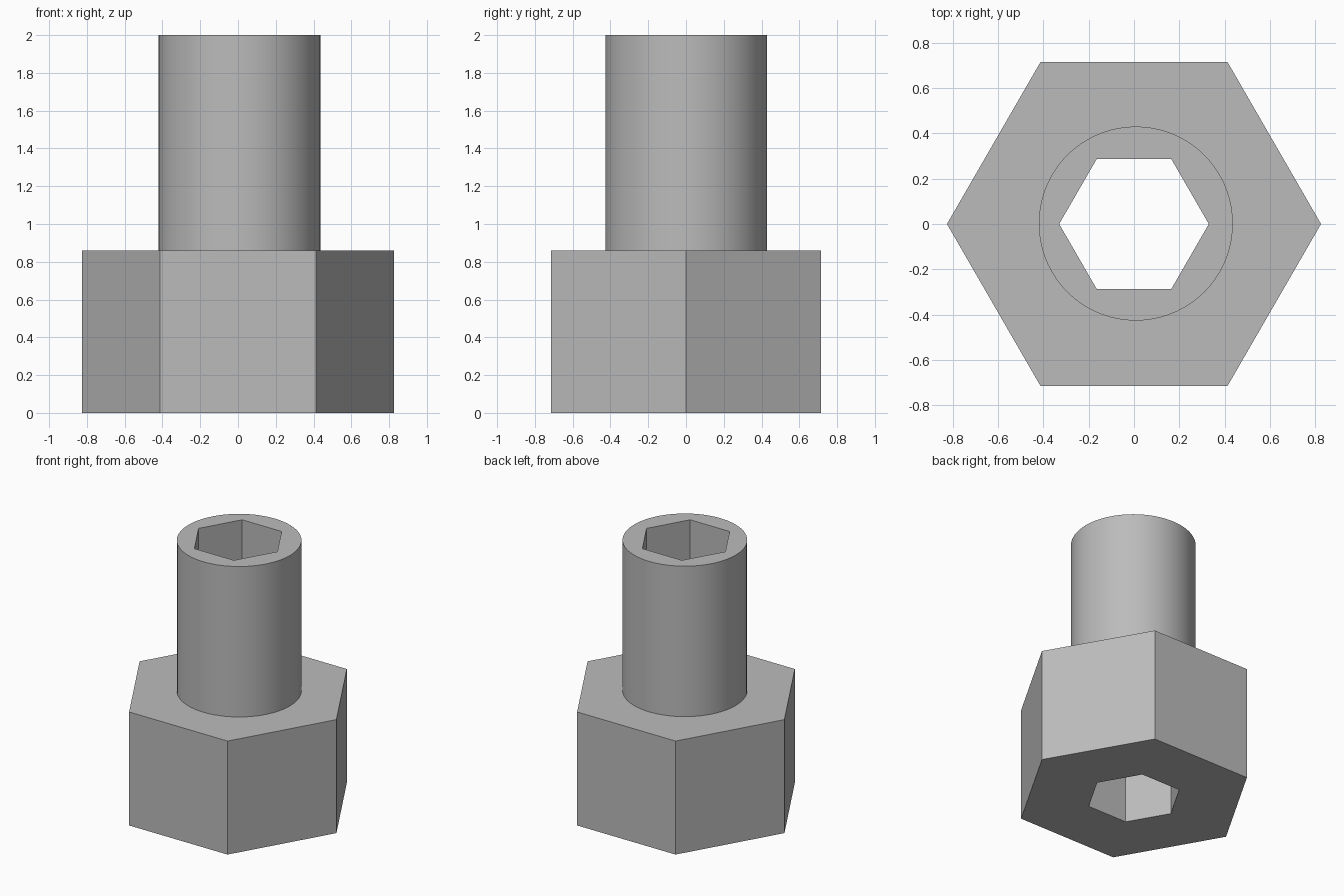
import bpy
import bmesh
import math
from mathutils import Vector

cube = bpy.data.objects.get("Cube")
if cube:
    bpy.data.objects.remove(cube, do_unlink=True)

HEAD_R, SHANK_R, BORE_R = 0.825, 0.428, 0.33
HEAD_TOP, TOP = 0.86, 2.0
ROUND = 72
SHANK_OFFSET = (0.008, 0.002)

steel = bpy.data.materials.new("steel grey")
steel.use_nodes = True
colour = (0.5, 0.5, 0.5, 1)
steel.diffuse_color = colour
steel.node_tree.nodes["Principled BSDF"].inputs["Base Color"].default_value = colour


def ring(bm, radius, z, sides, centre=(0, 0)):
    """A regular loop of vertices with its first corner on +x."""
    return [bm.verts.new((centre[0] + radius * math.cos(math.tau * i / sides),
                          centre[1] + radius * math.sin(math.tau * i / sides), z))
            for i in range(sides)]


def span(loop, sector):
    """The vertices of a loop along one sixth of a turn."""
    step = len(loop) // 6
    return [loop[(sector * step + i) % len(loop)] for i in range(step + 1)]


def skin(bm, a, b):
    """Join two loops: strips of quads if the counts match, else one face per sixth."""
    if len(a) == len(b):
        for i in range(len(a)):
            j = (i + 1) % len(a)
            bm.faces.new((a[i], a[j], b[j], b[i]))
    else:
        for s in range(6):
            bm.faces.new(span(a, s) + span(b, s)[::-1])


def build(name, bm, loops):
    for a, b in zip(loops, loops[1:]):
        skin(bm, a, b)
    mesh = bpy.data.meshes.new(name)
    bm.to_mesh(mesh)
    bm.free()
    mesh.materials.append(steel)
    obj = bpy.data.objects.new(name, mesh)
    bpy.context.collection.objects.link(obj)
    return obj


# Hexagonal head: bore wall, underside, flats, then shoulder in to the shank
bm = bmesh.new()
build("hex_head", bm, [
    ring(bm, BORE_R, HEAD_TOP, 6),
    ring(bm, BORE_R, 0, 6),
    ring(bm, HEAD_R, 0, 6),
    ring(bm, HEAD_R, HEAD_TOP, 6),
    ring(bm, SHANK_R, HEAD_TOP, ROUND, SHANK_OFFSET),
])

# Round shank: outer wall, rim, then the hexagonal bore back down
bm = bmesh.new()
shank = build("round_shank", bm, [
    ring(bm, SHANK_R, HEAD_TOP, ROUND, SHANK_OFFSET),
    ring(bm, SHANK_R, TOP, ROUND, SHANK_OFFSET),
    ring(bm, BORE_R, TOP, 6),
    ring(bm, BORE_R, HEAD_TOP, 6),
])

# Smooth the round wall, keep the rim and bore corners sharp
bpy.ops.object.select_all(action="DESELECT")
shank.select_set(True)
bpy.context.view_layer.objects.active = shank
bpy.ops.object.shade_smooth_by_angle(angle=math.radians(30))
